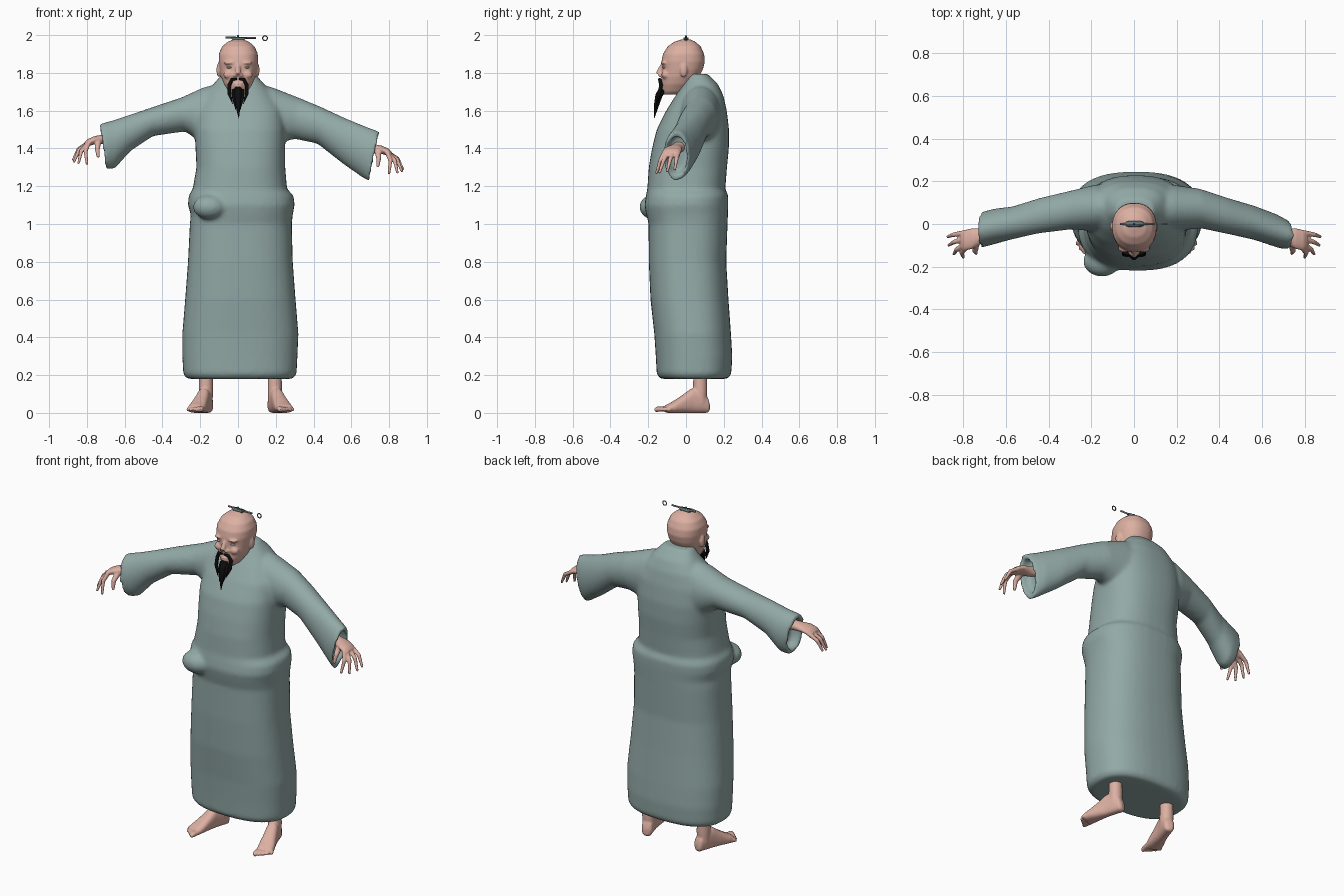
import bpy, bmesh, math
from mathutils import Vector as V

def material(name, rgb):
    m = bpy.data.materials.new(name)
    m.diffuse_color = (*rgb, 1)
    return m

ROBE = material("sage cloth", (0.29, 0.40, 0.385))
SKIN = material("skin", (0.72, 0.43, 0.36))
HAIR = material("black hair", (0.004, 0.004, 0.004))
METAL = material("dark grey metal", (0.12, 0.18, 0.18))
EYE = material("eye white", (0.6, 0.56, 0.52))

def ring(c, a, b, n=2.0, count=28):
    """Superellipse around c with half axes a and b."""
    sp = lambda t: math.copysign(abs(t) ** (2 / n), t)
    return [c + a * sp(math.cos(i * math.tau / count)) + b * sp(math.sin(i * math.tau / count))
            for i in range(count)]

def loft(bm, rings):
    loops = [[bm.verts.new(p) for p in r] for r in rings]
    for lo, hi in zip(loops, loops[1:]):
        for i in range(len(lo)):
            j = (i + 1) % len(lo)
            bm.faces.new((lo[i], lo[j], hi[j], hi[i]))
    bm.faces.new(loops[0][::-1])
    bm.faces.new(loops[-1])

def tube(bm, pts, radii, count=10):
    pts = [V(p) for p in pts]
    along = (pts[-1] - pts[0]).normalized()
    ref = V((0, 0, 1)) if abs(along.y) > 0.7 else V((0, 1, 0))
    rings = []
    for i, p in enumerate(pts):
        t = (pts[min(i + 1, len(pts) - 1)] - pts[max(i - 1, 0)]).normalized()
        a = t.cross(ref).normalized()
        rings.append(ring(p, a * radii[i], t.cross(a) * radii[i], 2, count))
    loft(bm, rings)

def blob(bm, c, r):
    vs = bmesh.ops.create_uvsphere(bm, u_segments=20, v_segments=12, radius=1)["verts"]
    for v in vs:
        v.co = V(c) + V((v.co.x * r[0], v.co.y * r[1], v.co.z * r[2]))

def level(z, x0, x1, y0, y1, n=2.5):
    return ring(V(((x0 + x1) / 2, (y0 + y1) / 2, z)), V(((x1 - x0) / 2, 0, 0)),
                V((0, (y1 - y0) / 2, 0)), n, 40)

def upright(s, xt, zt, xb, zb, y0, y1, k=1.0):
    """Ring standing across an arm, from its top and bottom points."""
    top, bot = V((s * xt, 0, zt)), V((s * xb, 0, zb))
    return ring((top + bot) / 2 + V((0, (y0 + y1) / 2, 0)), (top - bot) / 2 * k,
                V((0, (y1 - y0) / 2 * k, 0)))

def finish(bm, name, mat, voxel=0, smooth=0):
    bmesh.ops.recalc_face_normals(bm, faces=bm.faces[:])
    me = bpy.data.meshes.new(name)
    for f in bm.faces:
        f.smooth = True
    bm.to_mesh(me)
    bm.free()
    me.materials.append(mat)
    ob = bpy.data.objects.new(name, me)
    bpy.context.collection.objects.link(ob)
    if voxel:
        r = ob.modifiers.new("merge", 'REMESH')
        r.mode, r.voxel_size, r.use_smooth_shade = 'VOXEL', voxel, True
        sm = ob.modifiers.new("soften", 'SMOOTH')
        sm.factor, sm.iterations = 0.5, smooth
    return ob

# Robe: body, belt bulge with knot, two wide sleeves with hollow cuffs
bm = bmesh.new()
loft(bm, [level(*r) for r in (
    (0.18, -0.27, 0.29, -0.135, 0.22), (0.205, -0.29, 0.31, -0.155, 0.24),
    (0.30, -0.295, 0.315, -0.16, 0.245), (0.42, -0.295, 0.32, -0.168, 0.238),
    (0.60, -0.28, 0.305, -0.188, 0.225), (0.80, -0.265, 0.29, -0.197, 0.213),
    (1.00, -0.255, 0.285, -0.198, 0.22), (1.05, -0.25, 0.29, -0.21, 0.222),
    (1.10, -0.265, 0.30, -0.22, 0.224), (1.15, -0.262, 0.295, -0.212, 0.224),
    (1.185, -0.24, 0.26, -0.205, 0.208), (1.30, -0.22, 0.25, -0.197, 0.217),
    (1.40, -0.225, 0.25, -0.18, 0.227), (1.50, -0.23, 0.25, -0.155, 0.228),
    (1.60, -0.22, 0.24, -0.105, 0.216), (1.68, -0.18, 0.19, -0.055, 0.198),
    (1.74, -0.13, 0.14, -0.015, 0.17), (1.795, -0.085, 0.09, 0.015, 0.115))])
blob(bm, (-0.15, -0.175, 1.09), (0.09, 0.072, 0.065))
left = ((0.05, 1.75, 0.05, 1.45, 0.0, 0.17), (0.18, 1.725, 0.18, 1.42, -0.035, 0.185),
        (0.30, 1.67, 0.28, 1.49, -0.025, 0.158), (0.45, 1.62, 0.45, 1.465, -0.045, 0.12),
        (0.57, 1.58, 0.57, 1.385, -0.072, 0.082), (0.66, 1.55, 0.65, 1.295, -0.095, 0.072),
        (0.735, 1.53, 0.70, 1.285, -0.112, 0.055))
right = ((0.05, 1.75, 0.05, 1.45, 0.0, 0.17), (0.18, 1.725, 0.18, 1.42, -0.035, 0.185),
         (0.32, 1.67, 0.30, 1.45, -0.02, 0.165), (0.44, 1.62, 0.42, 1.425, -0.045, 0.125),
         (0.57, 1.56, 0.56, 1.315, -0.075, 0.085), (0.68, 1.515, 0.66, 1.245, -0.11, 0.045),
         (0.75, 1.49, 0.695, 1.225, -0.122, 0.015))
for s, rows in ((-1, left), (1, right)):
    inner = [upright(s, *rows[-1], 0.78), upright(s, *rows[-2], 0.72)]
    loft(bm, [upright(s, *r) for r in rows] + inner)
finish(bm, "robe", ROBE, 0.011, 9)

# Head: skull, neck, nose, ears, brows, cheeks and lips
bm = bmesh.new()
loft(bm, [level(*r, 2.25) for r in (
    (1.685, -0.03, 0.03, -0.115, -0.04), (1.70, -0.05, 0.05, -0.125, 0.0),
    (1.74, -0.074, 0.076, -0.13, 0.04), (1.78, -0.09, 0.092, -0.13, 0.07),
    (1.82, -0.097, 0.10, -0.128, 0.09), (1.86, -0.102, 0.106, -0.13, 0.10),
    (1.90, -0.102, 0.105, -0.122, 0.096), (1.94, -0.084, 0.088, -0.097, 0.078),
    (1.965, -0.054, 0.058, -0.062, 0.05), (1.978, -0.02, 0.024, -0.02, 0.02))])
tube(bm, [(0, 0.05, 1.62), (0, 0.02, 1.70), (0, 0, 1.79)], [0.07, 0.065, 0.065], 20)
tube(bm, [(0, -0.122, 1.85), (0, -0.136, 1.82), (0, -0.146, 1.793)], [0.009, 0.013, 0.016])
for s in (-1, 1):
    blob(bm, (s * 0.016, -0.134, 1.787), (0.012, 0.013, 0.010))
    blob(bm, (s * 0.045, -0.112, 1.853), (0.03, 0.022, 0.010))
    blob(bm, (s * 0.05, -0.108, 1.79), (0.028, 0.022, 0.022))
    blob(bm, (s * 0.102, -0.012, 1.815), (0.012, 0.02, 0.038))
for z in (1.742, 1.728):
    blob(bm, (0, -0.128, z), (0.024, 0.012, 0.007))
finish(bm, "head", SKIN, 0.006, 3)

# Eyes
for s in (-1, 1):
    bm = bmesh.new()
    blob(bm, (s * 0.045, -0.114, 1.829), (0.015, 0.012, 0.006))
    finish(bm, "eye", EYE)

# Drooping moustache and pointed beard made of tapered locks
bm = bmesh.new()
for s in (-1, 1):
    tube(bm, [(s * 0.006, -0.142, 1.768), (s * 0.032, -0.139, 1.765), (s * 0.046, -0.132, 1.735),
              (s * 0.046, -0.142, 1.69), (s * 0.028, -0.155, 1.635)],
         [0.005, 0.009, 0.010, 0.010, 0.001])
    tube(bm, [(s * 0.02, -0.122, 1.71), (s * 0.022, -0.143, 1.67), (s * 0.012, -0.16, 1.605)],
         [0.012, 0.011, 0.001])
tube(bm, [(0, -0.122, 1.715), (0, -0.144, 1.68), (0, -0.156, 1.63), (0.004, -0.168, 1.56)],
     [0.02, 0.02, 0.014, 0.001])
finish(bm, "beard", HAIR)

# Hairpin: knot plate, bar and hanging ring
bm = bmesh.new()
loft(bm, [level(z, -0.01 - w, 0.015 + w, -d, d, 4) for z, w, d in
          ((1.965, 0.012, 0.010), (1.982, 0.025, 0.014), (1.987, 0.03, 0.014))])
tube(bm, [(-0.065, 0, 1.987), (0.095, 0, 1.985)], [0.005, 0.005])
tube(bm, [(0, 0, 1.975), (0, 0, 2.0)], [0.005, 0.004])
finish(bm, "hairpin", METAL)
bpy.ops.mesh.primitive_torus_add(major_radius=0.0125, minor_radius=0.003, major_segments=24,
                                 minor_segments=8, location=(0.143, 0, 1.984),
                                 rotation=(math.pi / 2, 0, 0))
bpy.context.object.name = "pin_ring"
bpy.context.object.data.materials.append(METAL)

# Hands: forearm and palm loft, four fingers, thumb
fingers = ((-0.04, 0.875, -0.06, 1.335), (-0.068, 0.87, -0.10, 1.325),
           (-0.094, 0.845, -0.142, 1.318), (-0.113, 0.80, -0.158, 1.315))
for s, dz in ((-1, 0), (1, -0.05)):
    bm = bmesh.new()
    loft(bm, [upright(s, x, t + dz, x, b + dz, y0, y1) for x, t, b, y0, y1 in (
        (0.60, 1.51, 1.44, -0.04, 0.03), (0.70, 1.477, 1.422, -0.085, -0.02),
        (0.76, 1.465, 1.422, -0.118, -0.02), (0.795, 1.45, 1.41, -0.125, -0.028),
        (0.812, 1.435, 1.41, -0.115, -0.04))])
    for y, tx, ty, tz in fingers:
        base, tip = V((s * 0.79, y, 1.43 + dz)), V((s * tx, ty, tz + dz))
        mid = (base + tip) / 2 + V((s * 0.012, 0, 0.014))
        tube(bm, [base, mid, tip], [0.013, 0.0115, 0.007])
    tube(bm, [(s * 0.74, -0.09, 1.435 + dz), (s * 0.745, -0.125, 1.40 + dz),
              (s * 0.74, -0.138, 1.352 + dz)], [0.018, 0.014, 0.008])
    finish(bm, "hand", SKIN, 0.005, 3)

# Bare feet turned outward: leg, foot loft, five toes
for s, ax in ((-1, -0.17), (1, 0.195)):
    d = V((s * 0.07, -0.23, 0)).normalized()
    side = V((-s * d.y, s * d.x, 0)) * s
    side = side if side.x * s > 0 else -side
    o = V((ax, 0.075, 0))
    bm = bmesh.new()
    loft(bm, [ring(o + d * u + V((0, 0, (z0 + z1) / 2)), side * w, V((0, 0, (z1 - z0) / 2)), 2.5)
              for u, w, z0, z1 in (
        (-0.05, 0.015, 0.01, 0.05), (-0.04, 0.03, 0.0, 0.08), (0.0, 0.035, 0.0, 0.13),
        (0.05, 0.036, 0.0, 0.128), (0.10, 0.041, 0.0, 0.092), (0.15, 0.047, 0.0, 0.06),
        (0.185, 0.046, 0.0, 0.042))])
    tube(bm, [o + V((0, 0, z)) for z in (0.05, 0.11, 0.19, 0.42)],
         [0.036, 0.038, 0.037, 0.05], 20)
    for i in range(5):
        v, r = -0.033 + i * 0.017, 0.015 - i * 0.0012
        end = 0.24 - i * 0.009 - (i == 4) * 0.008
        tube(bm, [o + d * 0.165 + side * v + V((0, 0, 0.022)),
                  o + d * (end - 0.015) + side * v * 1.2 + V((0, 0, 0.02)),
                  o + d * end + side * v * 1.25 + V((0, 0, 0.013))], [r, r, r * 0.6])
    finish(bm, "foot", SKIN, 0.006, 3)
